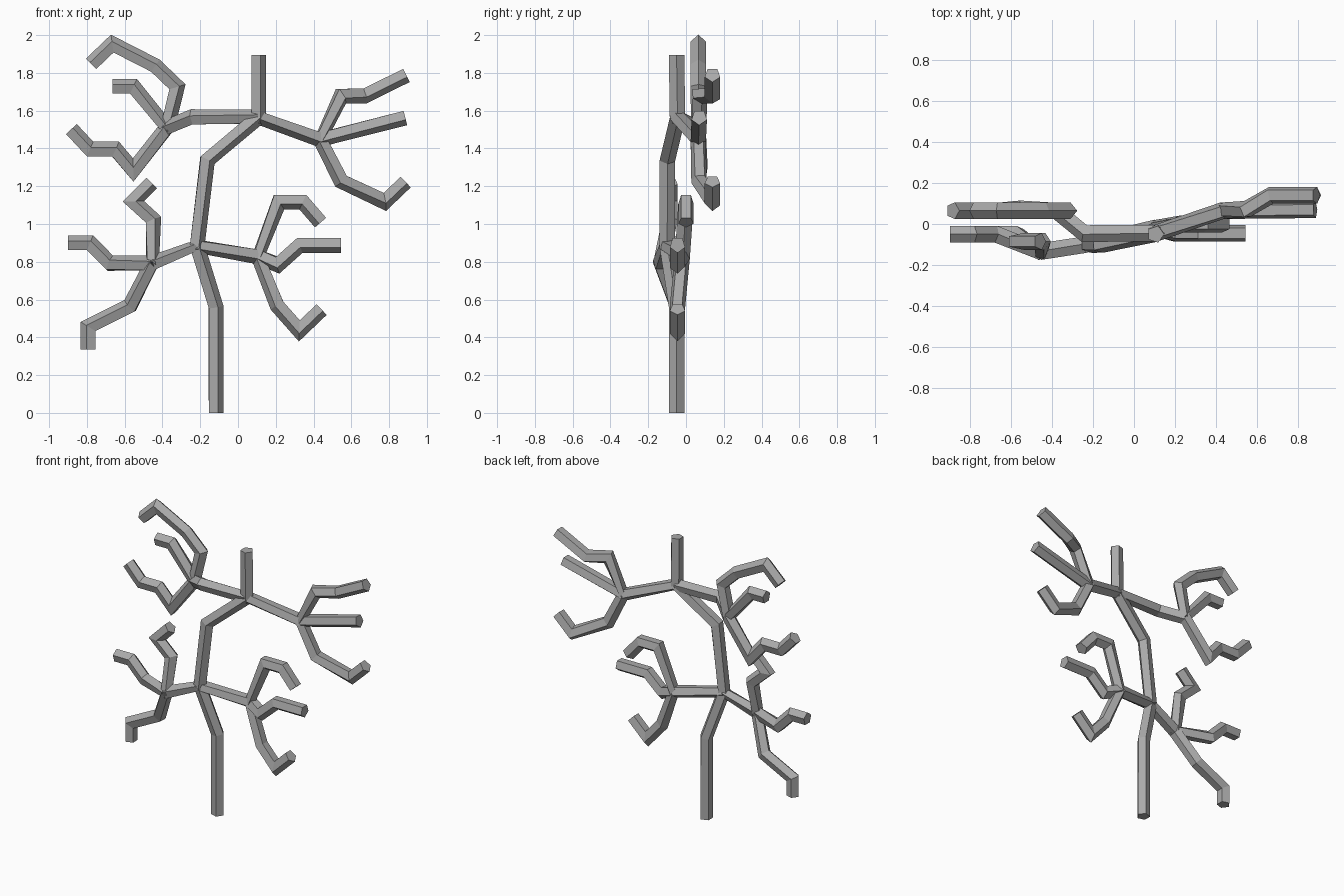
import bpy, bmesh, math
from mathutils import Vector

if "Cube" in bpy.data.objects:
    bpy.data.objects.remove(bpy.data.objects["Cube"])

R, SIDES = 0.043, 5
Y = Vector((0, 1, 0))

# Dark grey bark
bark = bpy.data.materials.new("dark_grey")
bark.diffuse_color = (0.4, 0.4, 0.4, 1)
bark.use_nodes = True
bark.node_tree.nodes["Principled BSDF"].inputs["Base Color"].default_value = bark.diffuse_color


def frame_ring(c, d):
    # pentagon around c, perpendicular to d
    u = Y.cross(d).normalized()
    v = d.cross(u).normalized()
    return [c + R * (math.cos(2 * math.pi * i / SIDES) * u + math.sin(2 * math.pi * i / SIDES) * v)
            for i in range(SIDES)]


def branch(name, pts, before=None):
    """Mitred five-sided tube; 'before' is the parent point the joint bends from."""
    p = [Vector(q) for q in pts]
    dirs = [(b - a).normalized() for a, b in zip(p, p[1:])]
    start = dirs[0]
    if before:
        parent = (p[0] - Vector(before)).normalized()
        if parent.dot(start) < 0:
            parent = -parent
        start = (start + parent).normalized()
    rings = [frame_ring(p[0], start)]
    for i in range(1, len(p) - 1):
        n = (dirs[i - 1] + dirs[i]).normalized()
        d = dirs[i]
        rings.append([q + d * ((p[i] - q).dot(n) / d.dot(n)) for q in frame_ring(p[i], d)])
    rings.append(frame_ring(p[-1], dirs[-1]))
    bm = bmesh.new()
    vs = [[bm.verts.new(q) for q in r] for r in rings]
    for a, b in zip(vs, vs[1:]):
        for i in range(SIDES):
            j = (i + 1) % SIDES
            bm.faces.new((a[i], a[j], b[j], b[i]))
    bm.faces.new(vs[0][::-1])
    bm.faces.new(vs[-1])
    bmesh.ops.recalc_face_normals(bm, faces=bm.faces)
    me = bpy.data.meshes.new(name)
    bm.to_mesh(me)
    bm.free()
    me.materials.append(bark)
    bpy.context.collection.objects.link(bpy.data.objects.new(name, me))


# Trunk
low, high = (-0.22, -0.10, 0.885), (0.105, -0.045, 1.565)
bend = (-0.165, -0.10, 1.34)
foot = (-0.12, -0.05, 0.56)
branch("trunk", [(-0.12, -0.05, 0), foot, low, bend, high, (0.105, -0.05, 1.895)])

# Limbs, each with three twigs growing from its end: name, before, limb, twigs
limbs = [
    ("upper_left", bend, [high, (-0.24, -0.045, 1.565), (-0.375, 0.065, 1.51)], [
        [(-0.325, 0.065, 1.725), (-0.44, 0.065, 1.835), (-0.665, 0.065, 1.95), (-0.775, 0.065, 1.845)],
        [(-0.555, 0.065, 1.725), (-0.665, 0.065, 1.725)],
        [(-0.555, 0.075, 1.28), (-0.65, 0.065, 1.393), (-0.785, 0.065, 1.393), (-0.885, 0.065, 1.50)]]),
    ("upper_right", bend, [high, (0.435, 0.065, 1.45)], [
        [(0.547, 0.07, 1.68), (0.667, 0.14, 1.68), (0.89, 0.14, 1.79)],
        [(0.885, 0.07, 1.565)],
        [(0.547, 0.07, 1.23), (0.775, 0.14, 1.12), (0.885, 0.14, 1.225)]]),
    ("lower_left", foot, [low, (-0.455, -0.135, 0.79)], [
        [(-0.45, -0.085, 1.02), (-0.56, -0.085, 1.12), (-0.46, -0.085, 1.22)],
        [(-0.68, -0.05, 0.79), (-0.785, -0.05, 0.897), (-0.90, -0.05, 0.897)],
        [(-0.57, -0.05, 0.565), (-0.79, -0.05, 0.455), (-0.79, -0.05, 0.335)]]),
    ("lower_right", foot, [low, (0.105, -0.02, 0.83)], [
        [(0.215, 0.0, 1.12), (0.345, 0.0, 1.12), (0.44, 0.0, 1.01)],
        [(0.21, -0.045, 0.787), (0.325, -0.045, 0.89), (0.545, -0.045, 0.89)],
        [(0.21, -0.045, 0.57), (0.325, -0.045, 0.44), (0.44, -0.045, 0.55)]]),
]
for name, before, limb, twigs in limbs:
    branch(name + "_limb", limb, before)
    for k, twig in enumerate(twigs):
        branch(f"{name}_twig_{k + 1}", [limb[-1]] + twig, limb[-2])
